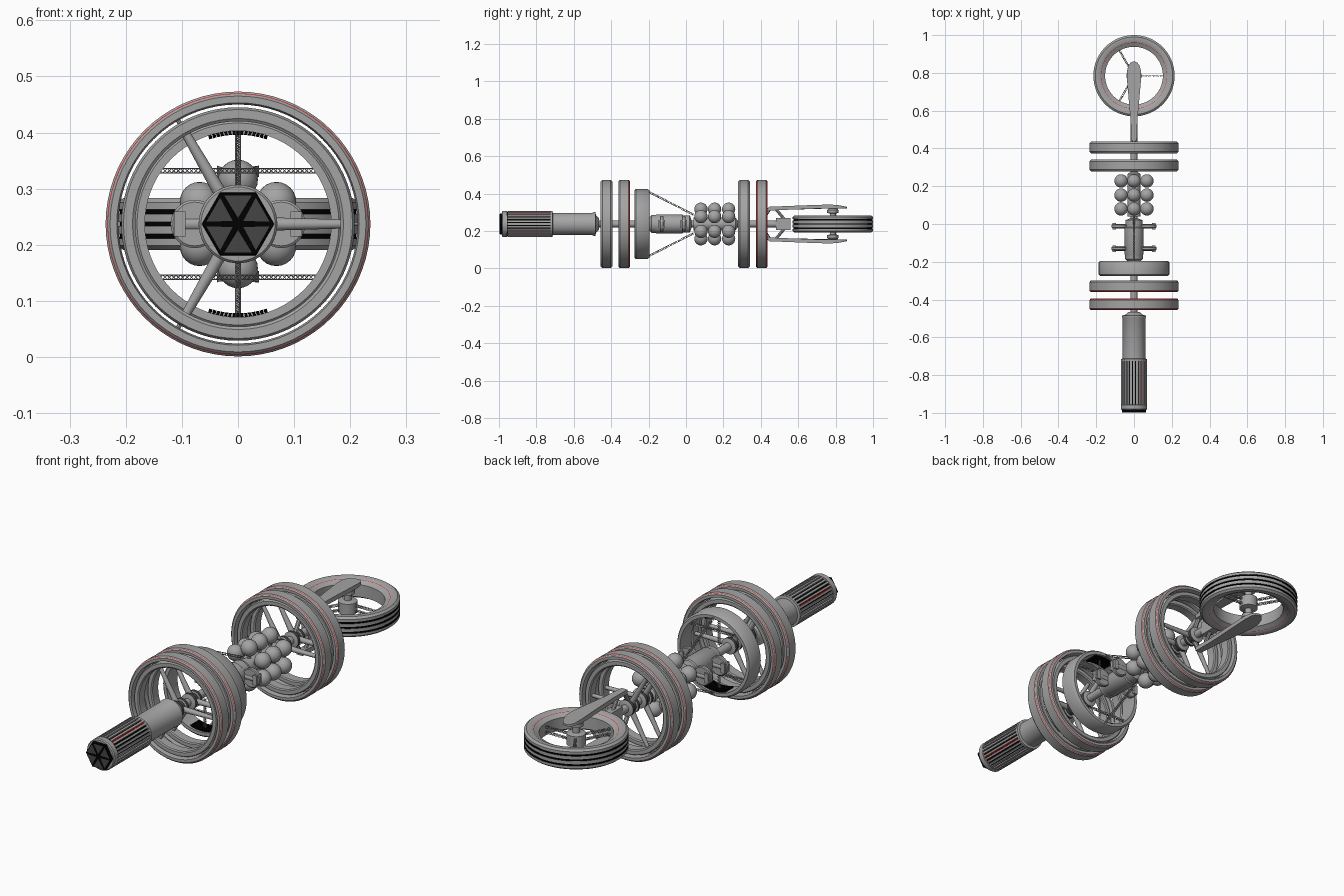
import bpy, bmesh, math
from mathutils import Vector, Matrix

cube = bpy.data.objects.get("Cube")
if cube:
    bpy.data.objects.remove(cube)

CZ = 0.237  # height of the main axis


def material(name, rgb):
    m = bpy.data.materials.new(name)
    m.use_nodes = True
    m.diffuse_color = (*rgb, 1)
    m.node_tree.nodes["Principled BSDF"].inputs["Base Color"].default_value = (*rgb, 1)
    return m


GREY = material("hull grey", (0.37, 0.37, 0.37))
DARK = material("dark grey", (0.06, 0.06, 0.06))
BLACK = material("black", (0, 0, 0))
RED = material("signal red", (1, 0, 0))


def finish(name, bm, mats, smooth=True):
    bmesh.ops.recalc_face_normals(bm, faces=bm.faces)
    mesh = bpy.data.meshes.new(name)
    bm.to_mesh(mesh)
    bm.free()
    obj = bpy.data.objects.new(name, mesh)
    bpy.context.collection.objects.link(obj)
    for m in mats:
        mesh.materials.append(m)
    if smooth:
        bpy.ops.object.select_all(action='DESELECT')
        obj.select_set(True)
        bpy.context.view_layer.objects.active = obj
        bpy.ops.object.shade_smooth_by_angle(angle=math.radians(35))
    return obj


def lathe(name, profile, centre=(0, 0, CZ), vertical=False, closed=False,
          sides=48, mats=(GREY,), accents={}):
    """Spin (along, radius) points around y, or around z when vertical."""
    bm = bmesh.new()
    rows = []
    for along, r in profile:
        row = []
        for i in range(sides):
            a = math.tau * i / sides
            u, v = r * math.cos(a), r * math.sin(a)
            p = Vector((u, v, along) if vertical else (u, along, v))
            row.append(bm.verts.new(p + Vector(centre)))
        rows.append(row)
    n = len(rows)
    for k in range(n if closed else n - 1):
        a, b = rows[k], rows[(k + 1) % n]
        for i in range(sides):
            j = (i + 1) % sides
            f = bm.faces.new((a[i], a[j], b[j], b[i]))
            f.material_index = accents.get(k, 0)
    if not closed:
        bm.faces.new(rows[0])
        bm.faces.new(rows[-1])
    return finish(name, bm, mats)


def add_box(bm, matrix, size):
    bmesh.ops.create_cube(bm, size=1, matrix=matrix @ Matrix.Diagonal((*size, 1)))


def add_bar(bm, a, b, r1, r2, sides=8):
    a, b = Vector(a), Vector(b)
    d = b - a
    m = Matrix.Translation((a + b) / 2) @ d.to_track_quat('Z', 'Y').to_matrix().to_4x4()
    bmesh.ops.create_cone(bm, cap_ends=True, segments=sides, radius1=r1, radius2=r2,
                          depth=d.length, matrix=m)


def truss(name, a, b, w=0.004, cells=16):
    """Open lattice beam with four rails and zigzag braces."""
    a, b = Vector(a), Vector(b)
    q = (b - a).to_track_quat('Z', 'Y')
    corners = [q @ Vector((x * w, y * w, 0)) for x, y in ((1, 1), (-1, 1), (-1, -1), (1, -1))]
    bm = bmesh.new()
    for k, c in enumerate(corners):
        d = corners[(k + 1) % 4]
        add_bar(bm, a + c, b + c, 0.0011, 0.0011, 4)
        for i in range(cells):
            p, s = a.lerp(b, i / cells), a.lerp(b, (i + 1) / cells)
            add_bar(bm, p + c, s + d, 0.0008, 0.0008, 4)
    finish(name, bm, [GREY], False)


def around(angle, r, y):
    return Vector((r * math.cos(angle), y, CZ + r * math.sin(angle)))


def radial(angle, r, y):
    """Frame whose x axis points away from the spine."""
    return Matrix.Translation(around(angle, r, y)) @ Matrix.Rotation(-angle, 4, 'Y')


# Engine: ribbed drum, black between the ribs, thin red strips in some gaps
RIBS = 28
lathe("engine_core", [(-0.97, 0.064), (-0.72, 0.064)], mats=(BLACK,))
bm = bmesh.new()
for i in range(RIBS):
    add_box(bm, radial(math.tau * i / RIBS, 0.0645, -0.835), (0.011, 0.24, 0.0088))
finish("engine_ribs", bm, [GREY], False)
bm = bmesh.new()
for i in (4, 11, 18, 25):
    add_box(bm, radial(math.tau * (i + 0.5) / RIBS, 0.0655, -0.84), (0.006, 0.228, 0.004))
finish("engine_red_strips", bm, [RED], False)
lathe("engine_rear_collar", [(-0.725, 0.06), (-0.725, 0.07), (-0.715, 0.07), (-0.712, 0.06)])
lathe("engine_front_collar", [(-0.985, 0.066), (-0.98, 0.07), (-0.957, 0.07), (-0.955, 0.06)])

# Hexagonal engine face: black spokes between dark panels
lathe("engine_face", [(-0.998, 0.063), (-0.98, 0.065)], sides=6, mats=(BLACK,))
bm = bmesh.new()
for i in range(6):
    a = math.tau * (i + 0.5) / 6
    tri = [around(a, 0.011, -1), around(a - 0.45, 0.0565, -1), around(a + 0.45, 0.0565, -1)]
    bm.faces.new([bm.verts.new(p) for p in tri])
finish("engine_panels", bm, [DARK], False)
lathe("fuel_drum", [(-0.715, 0.06), (-0.50, 0.06), (-0.495, 0.063), (-0.485, 0.063),
                    (-0.48, 0.045), (-0.465, 0.03)])

# Central spine, collars and the four big rings
lathe("spine", [(-0.48, 0.018), (0.56, 0.018)], sides=24)
band_half = [(0.031, 0.216), (0.031, 0.228), (0.0268, 0.2318), (0.0256, 0.2328), (0.022, 0.236)]
for y in (-0.425, -0.33, 0.31, 0.405):
    lathe("ring_hub", [(y - 0.03, 0.02), (y - 0.025, 0.036), (y - 0.012, 0.036), (y - 0.01, 0.028),
                       (y + 0.01, 0.028), (y + 0.012, 0.036), (y + 0.025, 0.036), (y + 0.03, 0.02)],
          sides=24, mats=(GREY, DARK), accents={1: 1, 3: 1, 5: 1})
    # Outer habitat band with a thin red line on each bevel, and its inner rail
    band = ([(y - 0.02, 0.213)] + [(y - w, r) for w, r in band_half]
            + [(y + w, r) for w, r in reversed(band_half)] + [(y + 0.02, 0.213)])
    lathe("habitat_ring", band, closed=True, sides=72, mats=(GREY, RED), accents={3: 1, 7: 1})
    lathe("inner_rail", [(y - 0.02, 0.183), (y - 0.024, 0.188), (y - 0.024, 0.204), (y - 0.018, 0.208),
                         (y + 0.018, 0.208), (y + 0.024, 0.204), (y + 0.024, 0.188),
                         (y + 0.02, 0.183)], closed=True, sides=72)
    bm = bmesh.new()
    for i in range(3):
        a = math.tau * i / 3
        add_bar(bm, around(a, 0.02, y), around(a, 0.19, y), 0.013, 0.008, 12)
        add_bar(bm, around(a, 0.18, y), around(a, 0.218, y), 0.004, 0.004)
    finish("ring_spokes", bm, [GREY])

# Smaller hub ring with chord and stay trusses
lathe("small_ring", [(-0.275, 0.166), (-0.275, 0.18), (-0.268, 0.187), (-0.205, 0.187),
                     (-0.195, 0.18), (-0.195, 0.166)], closed=True, sides=72)
for s in (-1, 1):
    truss("chord_truss", (-0.142, -0.235, CZ + s * 0.095), (0.142, -0.235, CZ + s * 0.095), cells=36)
    truss("upright_truss", (0, -0.235, CZ + s * 0.03), (0, -0.235, CZ + s * 0.17), cells=16)
    truss("stay_truss", (0, -0.2, CZ + s * 0.172), (0, 0.04, CZ + s * 0.05), cells=28)
    bm = bmesh.new()
    for i in range(15):
        add_box(bm, radial(s * math.pi / 2 + (i - 7) * 0.044, 0.165, -0.235), (0.012, 0.06, 0.006))
    finish("ring_vents", bm, [BLACK], False)

# Command module with rounded docking fins
lathe("command_module", [(-0.20, 0.03), (-0.185, 0.047), (-0.165, 0.047), (-0.16, 0.05), (-0.02, 0.05),
                         (-0.015, 0.046), (0.02, 0.046), (0.03, 0.02)])
for s in (-1, 1):
    for y in (-0.13, -0.012):
        lathe("docking_fin", [(y - 0.009, 0.039), (y - 0.006, 0.043), (y + 0.006, 0.043),
                              (y + 0.009, 0.039)], centre=(s * 0.077, 0, CZ), sides=32)
        bm = bmesh.new()
        add_bar(bm, (s * 0.03, y, CZ), (s * 0.1, y, CZ), 0.013, 0.013, 16)
        add_box(bm, Matrix.Translation((s * 0.104, y, CZ)), (0.02, 0.034, 0.044))
        finish("docking_port", bm, [GREY])

# Tank cluster: three rows of six spheres
for y in (0.08, 0.153, 0.228):
    bm = bmesh.new()
    for i in range(6):
        a = math.tau * (i + 0.5) / 6
        m = Matrix.Translation(around(a, 0.079, y))
        bmesh.ops.create_uvsphere(bm, u_segments=20, v_segments=12, radius=0.0355, matrix=m)
        add_bar(bm, around(a, 0.01, y), around(a, 0.05, y), 0.008, 0.008)
    finish("tanks", bm, [GREY])
lathe("tank_core", [(0.04, 0.034), (0.265, 0.034), (0.275, 0.02)], sides=24)

# Rear wheel: black tread grooves and a thin red line on each sloping side
WY = 0.785
wheel = (0, WY, CZ)
side = [(0.028, 0.153), (0.0398, 0.174), (0.0405, 0.1753), (0.046, 0.185), (0.046, 0.205), (0.038, 0.215)]
tread = []
for z in (-0.022, 0, 0.022):
    tread += [(z - 0.004, 0.215), (z - 0.004, 0.211), (z + 0.004, 0.211), (z + 0.004, 0.215)]
paint = {k: 1 for k in (6, 7, 8, 10, 11, 12, 14, 15, 16)}
paint.update({1: 2, 21: 2})
lathe("wheel_rim", [(-z, r) for z, r in side] + tread + side[::-1], centre=wheel, vertical=True,
      closed=True, sides=72, mats=(GREY, BLACK, RED), accents=paint)
lathe("wheel_axle", [(-0.09, 0.016), (-0.075, 0.03), (-0.06, 0.03), (-0.055, 0.016), (-0.03, 0.016),
                     (-0.025, 0.04), (0.025, 0.04), (0.03, 0.016), (0.055, 0.016), (0.06, 0.03),
                     (0.075, 0.03), (0.09, 0.016)], centre=wheel, vertical=True, sides=24)
for i in range(3):
    a = math.tau * i / 3
    d = Vector((math.cos(a), math.sin(a), 0))
    for s in (-1, 1):
        c = Vector(wheel) + Vector((0, 0, s * 0.012))
        truss("wheel_spoke", c + d * 0.03, c + d * 0.158, cells=14)

# Fork blades holding the wheel above and below
outline = [(0.44, 0.014), (0.55, 0.018), (0.66, 0.028), (0.76, 0.037), (0.81, 0.037),
           (0.84, 0.029), (0.855, 0.017), (0.86, 0.004)]
for s in (-1, 1):
    bm = bmesh.new()
    pts = [(w, y) for y, w in outline] + [(-w, y) for y, w in reversed(outline)]
    height = lambda y: CZ + s * (0.078 + 0.012 * min(1, (y - 0.44) / 0.3))
    face = bm.faces.new([bm.verts.new((x, y, height(y) - s * 0.006)) for x, y in pts])
    top = bmesh.ops.extrude_face_region(bm, geom=[face])
    for v in top["geom"]:
        if isinstance(v, bmesh.types.BMVert):
            v.co.z += s * (0.008 + 0.012 * min(1, (0.86 - v.co.y) / 0.06))
    add_bar(bm, (0, 0.405, CZ + s * 0.015), (0, 0.445, CZ + s * 0.08), 0.01, 0.01)
    add_bar(bm, (0, 0.53, CZ + s * 0.02), (0, 0.48, CZ + s * 0.08), 0.008, 0.008)
    finish("fork_blade", bm, [GREY])
bm = bmesh.new()
add_box(bm, Matrix.Translation((0, 0.52, CZ)), (0.036, 0.08, 0.062))
finish("fork_root", bm, [GREY], False)
